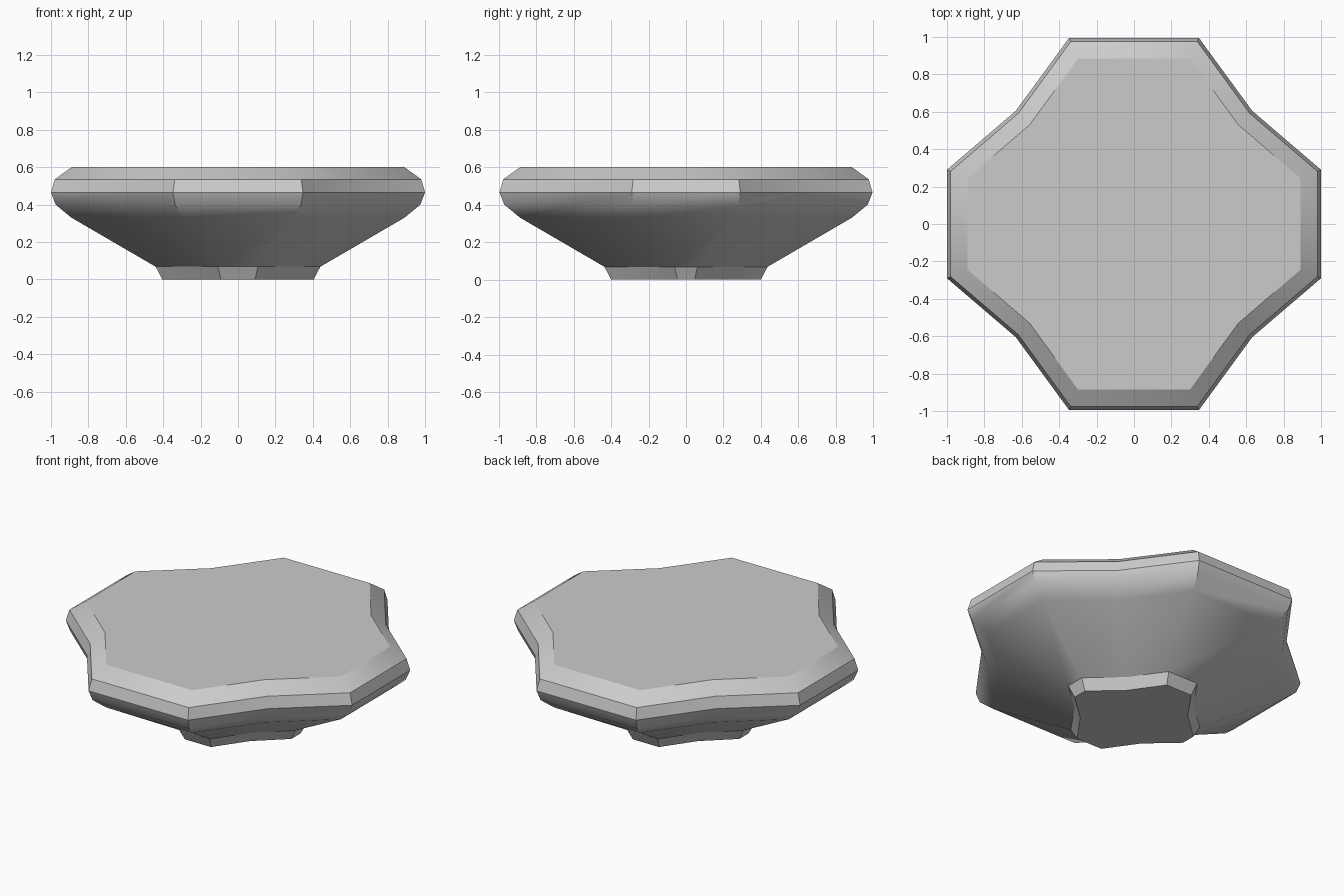
import bpy, bmesh, math

if "Cube" in bpy.data.objects:
    bpy.data.objects.remove(bpy.data.objects["Cube"])

# Quarter outline at the widest level: (x, y, x inset rate, y inset rate)
QUARTER = [(1.0, 0.29, 1.0, 0.41), (0.632, 0.605, 0.68, 0.67), (0.347, 0.995, 0.43, 1.0)]
# Side profile: (height, inset from the widest outline)
PROFILE = [(0.0, 0.595), (0.068, 0.56), (0.33, 0.11), (0.4, 0.025),
           (0.465, 0.0), (0.535, 0.02), (0.6, 0.11)]


def outline(inset):
    q = [(x - inset * rx, y - inset * ry) for x, y, rx, ry in QUARTER]
    half = q + [(-x, y) for x, y in reversed(q)]
    return half + [(-x, -y) for x, y in half]


def loft(name, profile):
    bm = bmesh.new()
    rings = [[bm.verts.new((x, y, z)) for x, y in outline(d)] for z, d in profile]
    for a, b in zip(rings, rings[1:]):
        n = len(a)
        for i in range(n):
            j = (i + 1) % n
            bm.faces.new((a[i], a[j], b[j], b[i]))
    bm.faces.new(list(reversed(rings[0])))
    bm.faces.new(rings[-1])
    bmesh.ops.recalc_face_normals(bm, faces=bm.faces)
    mesh = bpy.data.meshes.new(name)
    bm.to_mesh(mesh)
    bm.free()
    obj = bpy.data.objects.new(name, mesh)
    bpy.context.collection.objects.link(obj)
    return obj


# Flared pedestal with a small foot and rounded rim
body = loft("flared_pedestal", PROFILE)
bpy.context.view_layer.objects.active = body
body.select_set(True)
bpy.ops.object.shade_smooth_by_angle(angle=math.radians(32))
